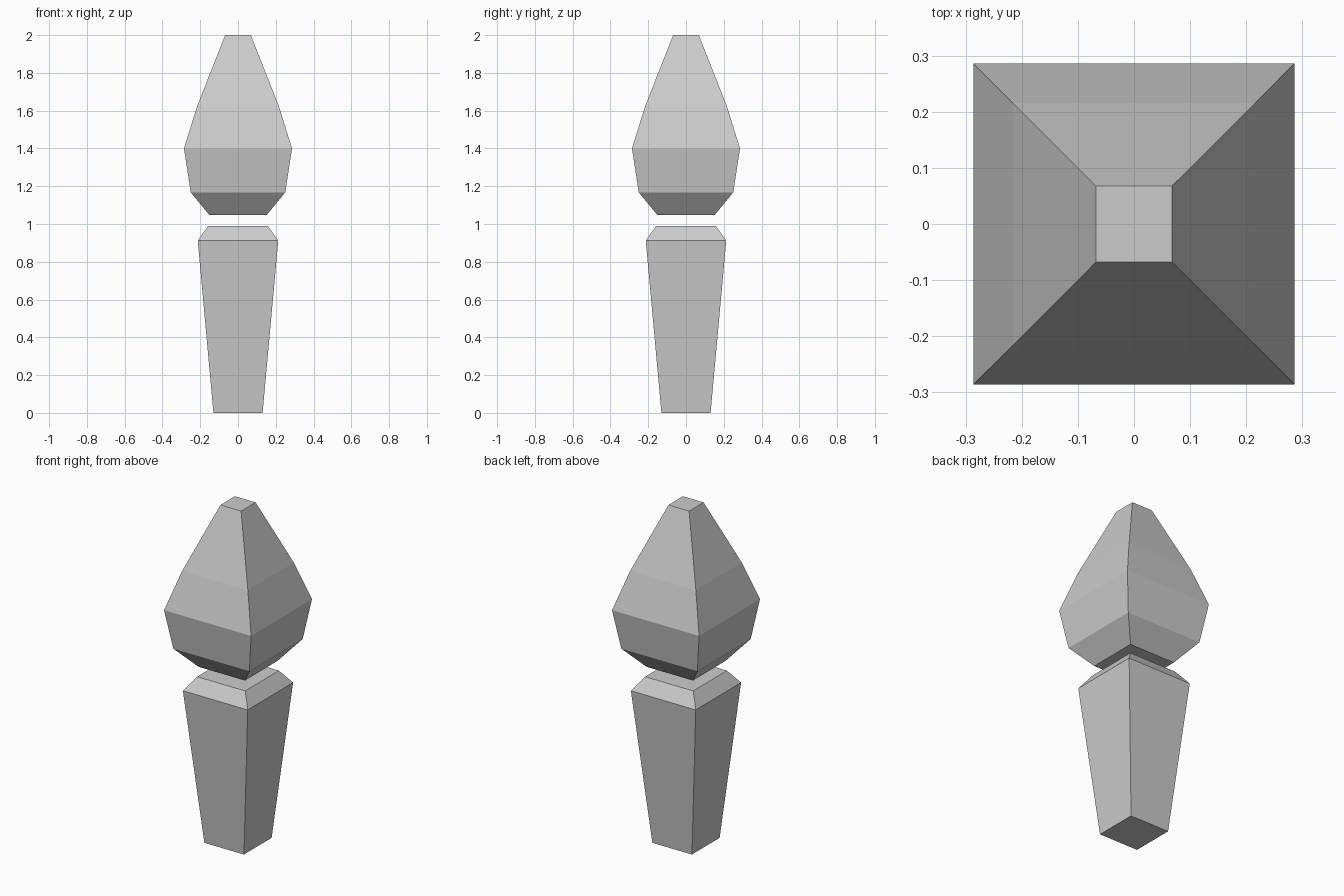
import bpy, bmesh

if "Cube" in bpy.data.objects:
    bpy.data.objects.remove(bpy.data.objects["Cube"])


def square_loft(name, profile):
    """Closed square-section solid from (half_width, z) pairs, bottom to top."""
    bm = bmesh.new()
    corners = [(-1, -1), (1, -1), (1, 1), (-1, 1)]
    rings = [[bm.verts.new((sx * h, sy * h, z)) for sx, sy in corners]
             for h, z in profile]
    bm.faces.new(rings[0][::-1])
    bm.faces.new(rings[-1])
    for low, high in zip(rings, rings[1:]):
        for i in range(4):
            j = (i + 1) % 4
            bm.faces.new((low[i], low[j], high[j], high[i]))
    mesh = bpy.data.meshes.new(name)
    bm.to_mesh(mesh)
    bm.free()
    obj = bpy.data.objects.new(name, mesh)
    bpy.context.collection.objects.link(obj)
    return obj


# Tapered lower post with a chamfered top
square_loft("tapered_post", [(0.13, 0), (0.213, 0.913), (0.158, 0.99)])

# Floating faceted head above a small gap
square_loft("faceted_head", [(0.152, 1.048), (0.25, 1.167), (0.286, 1.4),
                             (0.216, 1.625), (0.068, 2.0)])
